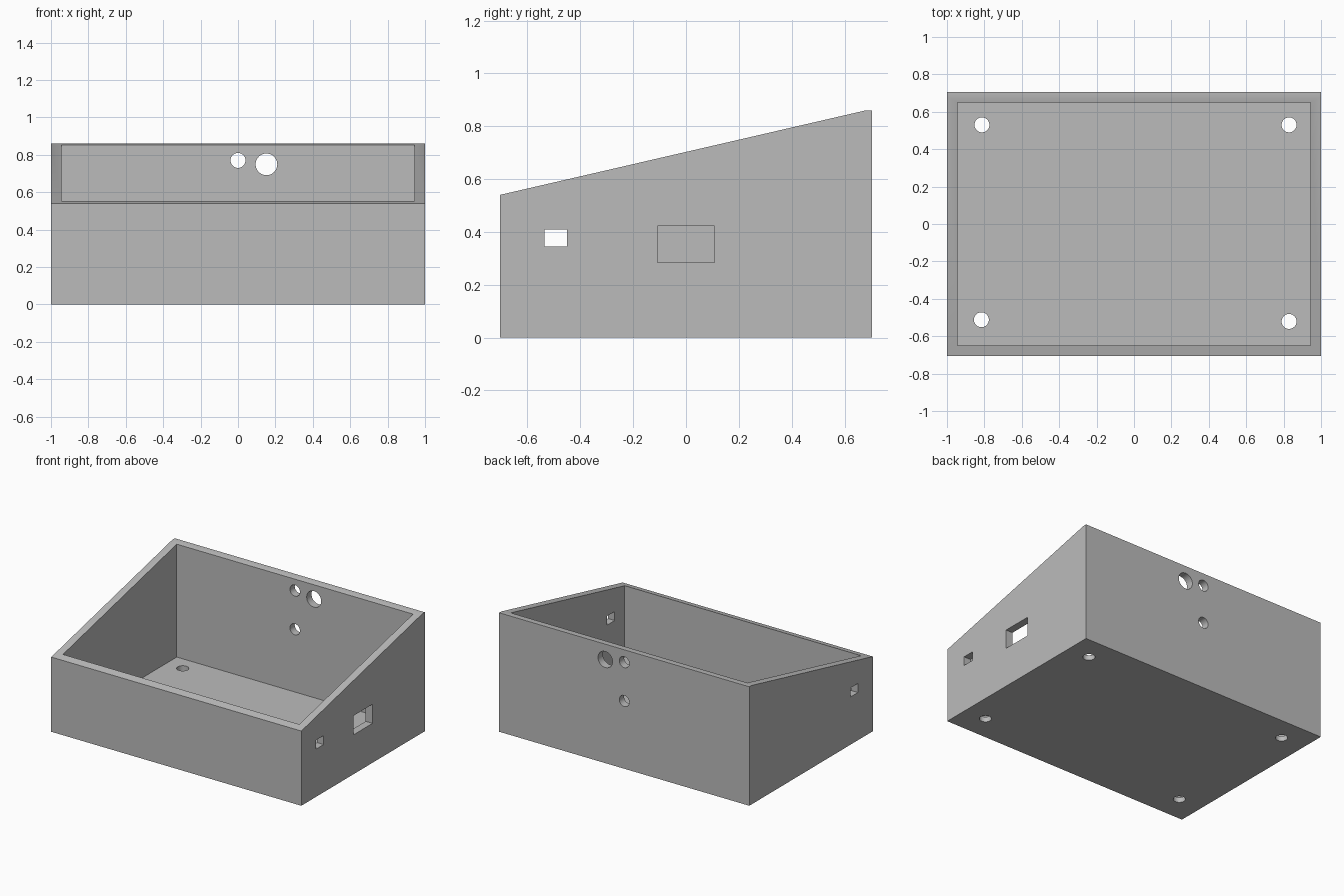
import bpy
import bmesh
from math import pi
from mathutils import Matrix, Vector

if "Cube" in bpy.data.objects:
    bpy.data.objects.remove(bpy.data.objects["Cube"], do_unlink=True)

HALF_X, HALF_Y, WALL, FLOOR = 1.0, 0.705, 0.055, 0.037
FRONT_Z, BACK_Z = 0.54, 0.86

grey = bpy.data.materials.new("plain grey")
grey.use_nodes = True
COLOUR = (0.5, 0.5, 0.5, 1)
grey.diffuse_color = COLOUR
grey.node_tree.nodes["Principled BSDF"].inputs["Base Color"].default_value = COLOUR


def finish(name, bm):
    bmesh.ops.recalc_face_normals(bm, faces=bm.faces)
    mesh = bpy.data.meshes.new(name)
    bm.to_mesh(mesh)
    bm.free()
    mesh.materials.append(grey)
    obj = bpy.data.objects.new(name, mesh)
    bpy.context.collection.objects.link(obj)
    return obj


def prism(name, profile, half_x):
    """Extrude a (y, z) side profile across the width."""
    bm = bmesh.new()
    face = bm.faces.new([bm.verts.new((-half_x, y, z)) for y, z in profile])
    side = bmesh.ops.extrude_face_region(bm, geom=[face])["geom"]
    bmesh.ops.translate(bm, vec=(2 * half_x, 0, 0),
                        verts=[v for v in side if isinstance(v, bmesh.types.BMVert)])
    return finish(name, bm)


def block(name, low, high):
    low, high = Vector(low), Vector(high)
    bm = bmesh.new()
    bmesh.ops.create_cube(bm, size=1, matrix=Matrix.Translation((low + high) / 2)
                          @ Matrix.Diagonal((high - low).to_4d()))
    return finish(name, bm)


def drill(name, centre, radius, axis):
    turn = Matrix.Rotation(pi / 2, 4, "X") if axis == "Y" else Matrix()
    bm = bmesh.new()
    bmesh.ops.create_cone(bm, cap_ends=True, segments=40, radius1=radius, radius2=radius,
                          depth=0.2, matrix=Matrix.Translation(centre) @ turn)
    return finish(name, bm)


# Sloped outer body with a narrow flat strip along the back edge
enclosure = prism("enclosure", [(-HALF_Y, 0), (HALF_Y, 0), (HALF_Y, BACK_Z),
                                (HALF_Y - 0.025, BACK_Z), (-HALF_Y, FRONT_Z)], HALF_X)

# Open cavity
inner_x, inner_y = HALF_X - WALL, HALF_Y - WALL
cutters = [block("cavity_cutter", (-inner_x, -inner_y, FLOOR), (inner_x, inner_y, 1.2))]

# Side openings: small one through both walls, large one on the left wall only
cutters.append(block("small_port_cutter", (-1.2, -0.535, 0.345), (1.2, -0.45, 0.41)))
cutters.append(block("large_port_cutter", (0.85, -0.108, 0.285), (1.2, 0.108, 0.423)))

# Round openings in the back wall
for x, z, radius in [(0, 0.77, 0.04), (0, 0.49, 0.04), (0.152, 0.749, 0.058)]:
    cutters.append(drill("back_hole_cutter", (x, HALF_Y - WALL / 2, z), radius, "Y"))

# Mounting holes in the floor
for x, y in [(-0.813, 0.53), (0.829, 0.53), (-0.816, -0.512), (0.829, -0.521)]:
    cutters.append(drill("floor_hole_cutter", (x, y, FLOOR / 2), 0.04, "Z"))

for cutter in cutters:
    cut = enclosure.modifiers.new(cutter.name, "BOOLEAN")
    cut.operation = "DIFFERENCE"
    cut.solver = "EXACT"
    cut.object = cutter

# Apply the cuts and remove the helpers
bpy.context.view_layer.update()
shape = bpy.data.meshes.new_from_object(
    enclosure.evaluated_get(bpy.context.evaluated_depsgraph_get()))
enclosure.modifiers.clear()
enclosure.data = shape
for cutter in cutters:
    bpy.data.objects.remove(cutter, do_unlink=True)

# Smooth only the round hole walls
bpy.ops.object.select_all(action="DESELECT")
enclosure.select_set(True)
bpy.context.view_layer.objects.active = enclosure
bpy.ops.object.shade_smooth_by_angle(angle=0.35)
